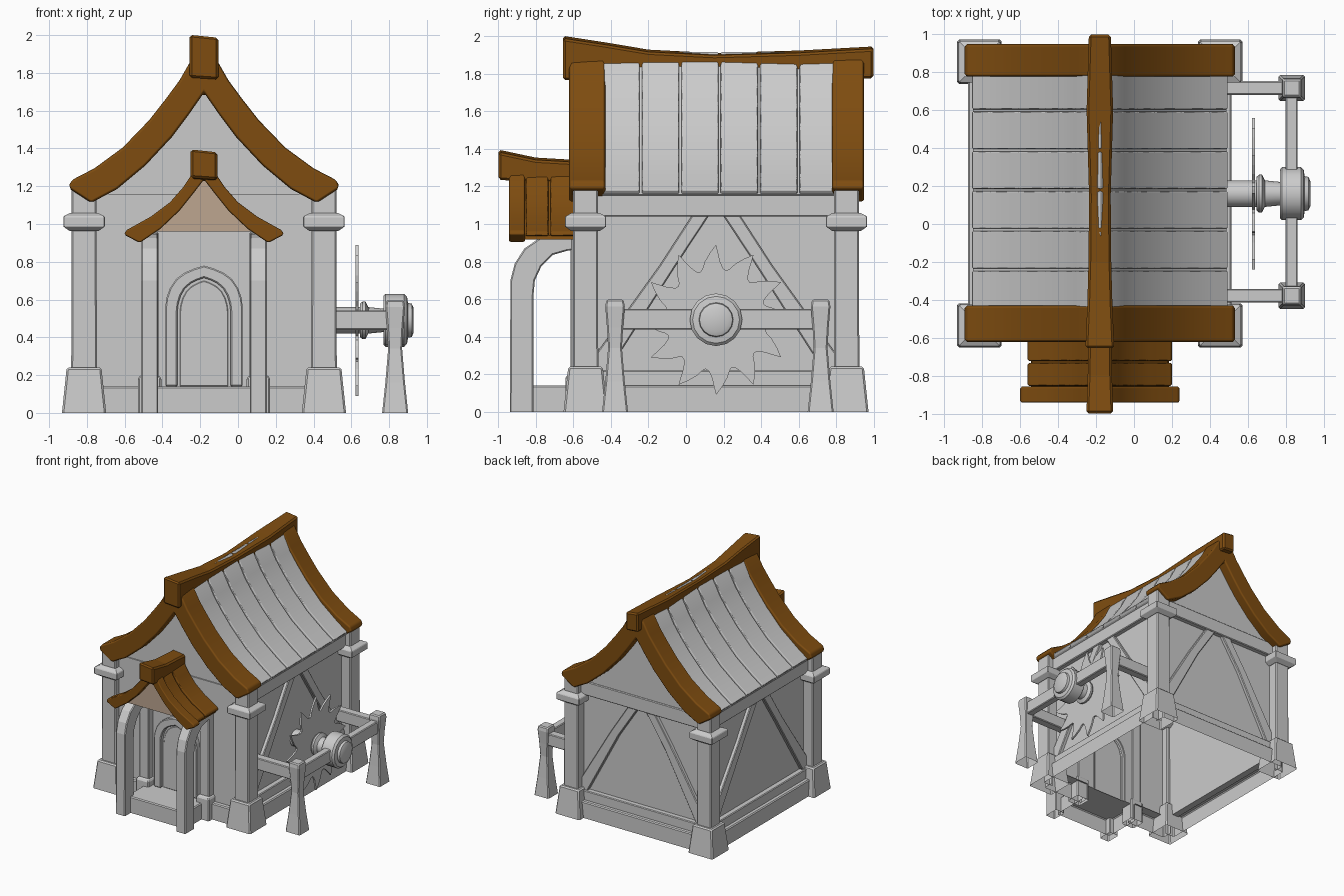
import bpy, bmesh, math
from mathutils import Matrix, Vector

if "Cube" in bpy.data.objects:
    bpy.data.objects.remove(bpy.data.objects["Cube"])


def material(name, rgb):
    m = bpy.data.materials.new(name)
    m.use_nodes = True
    m.diffuse_color = (*rgb, 1)
    m.node_tree.nodes["Principled BSDF"].inputs["Base Color"].default_value = (*rgb, 1)
    return m


GREY = material("plaster grey", (0.6, 0.6, 0.6))
BROWN = material("roof brown", (0.21, 0.073, 0.005))
TAN = material("gable tan", (0.51, 0.38, 0.28))
CX, CY = -0.18, 0.16            # centre of the house
HX, HY = 0.635, 0.695           # corner post offsets
SIDE = math.pi / 2              # profiles drawn as (y, z), pushed along x


def finish(name, bm, mat, bevel=0.0):
    """Make the object; parts standing on the ground are hollow underneath."""
    bmesh.ops.recalc_face_normals(bm, faces=bm.faces)
    ground = [f for f in bm.faces if all(v.co.z < 0.001 for v in f.verts)]
    bmesh.ops.delete(bm, geom=ground, context="FACES_ONLY")
    mesh = bpy.data.meshes.new(name)
    bm.to_mesh(mesh)
    bm.free()
    mesh.materials.append(mat)
    ob = bpy.data.objects.new(name, mesh)
    bpy.context.collection.objects.link(ob)
    if bevel:
        mod = ob.modifiers.new("bevel", "BEVEL")
        mod.width, mod.segments, mod.limit_method = bevel, 1, "ANGLE"
        mod.angle_limit = math.radians(40)
    return ob


def loft(name, rings, mat, bevel=0.0, open_back=False):
    """Skin equal-sized rings of points and cap the ends."""
    bm = bmesh.new()
    rows = [[bm.verts.new(p) for p in r] for r in rings]
    for a, b in zip(rows, rows[1:]):
        for i in range(len(a)):
            j = (i + 1) % len(a)
            bm.faces.new((a[i], a[j], b[j], b[i]))
    if not open_back:
        bm.faces.new(rows[0][::-1])
    bm.faces.new(rows[-1])
    return finish(name, bm, mat, bevel)


def prism(name, pts, w0, w1, mat=GREY, bevel=0.0, angle=0.0, origin=(0, 0), open_back=False):
    """Extrude a (u, z) profile outward from w0 to w1; angle 0 faces the front."""
    m = Matrix.Translation((*origin, 0)) @ Matrix.Rotation(angle, 4, "Z")
    return loft(name, [[m @ Vector((u, -w, z)) for u, z in pts] for w in (w0, w1)], mat, bevel, open_back)


def rect(u0, u1, z0, z1):
    return [(u0, z0), (u1, z0), (u1, z1), (u0, z1)]


def column(name, x, y, levels, bevel=0.008):
    """Square column through (half width, height) levels."""
    corners = [(-1, -1), (1, -1), (1, 1), (-1, 1)]
    return loft(name, [[(x + h * a, y + h * b, z) for a, b in corners] for h, z in levels], GREY, bevel)


def gabled(outer, inner):
    """Mirror half a roof section about the ridge line."""
    return mirrored(outer) + mirrored(inner)[::-1]


def mirrored(half):
    return [(CX - d, z) for d, z in half[:0:-1]] + [(CX + d, z) for d, z in half]


def doorway(half, spring, apex):
    """Pointed arch outline from left foot over the apex to the right foot."""
    rise = [(1, 0), (0.97, 0.22), (0.88, 0.46), (0.72, 0.68), (0.5, 0.83), (0.25, 0.93)]
    right = [(half, 0.14)] + [(half * u, spring + (apex - spring) * v) for u, v in rise]
    return [(CX - u, z) for u, z in right] + [(CX, apex)] + [(CX + u, z) for u, z in right[::-1]]


# Corner posts with flared bases and collars
for sx, lr in ((-1, "right"), (1, "left")):
    for sy, fb in ((-1, "front"), (1, "back")):
        x, y = CX + sx * HX, CY + sy * HY
        column(f"{fb}_{lr}_post", x, y, [(0.068, 0.2), (0.066, 1.2)])
        column(f"{fb}_{lr}_post_base", x, y, [(0.117, 0), (0.092, 0.24)], 0.01)
        column(f"{fb}_{lr}_post_collar", x, y, [(0.075, 0.962), (0.108, 0.985), (0.11, 0.99), (0.11, 1.035),
                                                (0.106, 1.042), (0.075, 1.058)], 0.004)

# Walls: recessed panel, hollow sills, tie beam and slanted braces
for name, ang, half, depth in (("front", 0, HX, HY), ("left", SIDE, HY, HX),
                               ("back", 2 * SIDE, HX, HY), ("right", -SIDE, HY, HX)):
    at = dict(angle=ang, origin=(CX, CY))
    spans = [(-half, -0.25), (0.25, half)] if name == "front" else [(-half, half)]
    for u0, u1 in spans:
        prism(name + "_sill", rect(u0, u1, 0, 0.14), depth - 0.03, depth + 0.06, bevel=0.008, open_back=True, **at)
    if name == "front":
        hole = [(u - CX, z) for u, z in doorway(0.17, 0.55, 0.745)]
        wall = [(-half, 0.14)] + hole + [(half, 0.14), (half, 1.16), (-half, 1.16)]
        prism("front_wall", wall, depth - 0.005, depth + 0.02, **at)
        continue
    prism(name + "_wall", rect(-half, half, 0.13, 1.16), depth - 0.04, depth - 0.02, **at)
    prism(name + "_lower_beam", rect(-half, half, 0.13, 0.22), depth - 0.04, depth + 0.025, bevel=0.006, **at)
    prism(name + "_tie_beam", rect(-half, half, 1.04, 1.16), depth - 0.04, depth + 0.02, bevel=0.006, **at)
    for s in (-1, 1):
        e = half - 0.05
        brace = [(0.035, 1.05), (0.125, 1.05), (0.3, 0.78), (e, 0.3), (e, 0.2), (e - 0.06, 0.2), (0.22, 0.77)]
        prism(name + "_brace", [(s * u, z) for u, z in brace], depth - 0.04, depth + 0.01, bevel=0.006, **at)

# Main roof: barge boards, planks, underlay and gable infill
outer = [(0, 1.93), (0.07, 1.865), (0.13, 1.76), (0.2, 1.665), (0.29, 1.55), (0.43, 1.405), (0.58, 1.295),
         (0.705, 1.23), (0.717, 1.19)]
inner = [(0, 1.695), (0.08, 1.58), (0.17, 1.46), (0.31, 1.31), (0.46, 1.185), (0.597, 1.112)]
tile_out = [(0, 1.92), (0.07, 1.85), (0.13, 1.735), (0.2, 1.635), (0.29, 1.52), (0.43, 1.37), (0.58, 1.25), (0.678, 1.18)]
tile_in = [(0, 1.79), (0.15, 1.59), (0.26, 1.44), (0.41, 1.295), (0.55, 1.185), (0.642, 1.135)]
for name, y0, y1 in (("front", -0.622, -0.43), ("back", 0.777, 0.948)):
    prism(name + "_barge_boards", gabled(outer, inner), -y1, -y0, BROWN, 0.014)
under = [(d * 0.985, z - 0.022) for d, z in tile_out]
prism("roof_underlay", gabled(under, [(d * 0.99, z + 0.005) for d, z in tile_in]), -0.8, 0.45)
for i in range(6):
    y = -0.445 + i * 0.21
    prism("roof_plank", gabled(tile_out, tile_in), -y - 0.198, -y, GREY, 0.007)
gable = mirrored([(d, z + 0.02) for d, z in inner])
for name, y0, y1 in (("front", -0.545, -0.5), ("back", 0.82, 0.865)):
    prism(name + "_gable", gable, -y1, -y0)


def ridge(name, stations):
    """Sagging ridge beam through (y, half width, bottom, top) stations."""
    rings = [[(CX - h, y, b), (CX + h, y, b - 0.01), (CX + h, y, t - 0.015), (CX - h, y, t)]
             for y, h, b, t in stations]
    loft(name, rings, BROWN, 0.012)


ridge("main_ridge_beam", [(-0.655, 0.076, 1.775, 2.003), (-0.42, 0.066, 1.78, 1.967), (-0.2, 0.06, 1.79, 1.93),
                          (0.15, 0.057, 1.78, 1.912), (0.6, 0.07, 1.78, 1.925), (0.998, 0.058, 1.785, 1.947)])
ridge("porch_ridge_beam", [(-0.998, 0.071, 1.245, 1.397), (-0.8, 0.064, 1.23, 1.355), (-0.54, 0.06, 1.23, 1.34)])

# Porch roof with tan gable infill
porch_out = [(0, 1.33), (0.05, 1.285), (0.11, 1.195), (0.18, 1.115), (0.28, 1.04), (0.415, 0.965), (0.423, 0.943)]
porch_in = [(0, 1.235), (0.05, 1.17), (0.13, 1.07), (0.23, 0.975), (0.34, 0.9)]
prism("porch_barge_boards", gabled(porch_out, porch_in), 0.858, 0.942, BROWN, 0.009)
plank_out = [(d * 0.905, z - 0.005) for d, z in porch_out]
plank_in = [(d * 0.92, z + 0.03) for d, z in porch_in]
for y0, y1 in ((-0.853, -0.733), (-0.722, -0.55)):
    prism("porch_plank", gabled(plank_out, plank_in), -y1, -y0, BROWN, 0.007)
prism("porch_underlay", gabled([(d * 0.95, z - 0.02) for d, z in plank_out], [(d * 0.97, z) for d, z in plank_in]),
      0.56, 0.9, BROWN)
fill = [(0, 1.27), (0.05, 1.2), (0.13, 1.1), (0.23, 1.005), (0.28, 0.96)]
prism("porch_gable", mirrored(fill), 0.55, 0.89, TAN)

# Porch: arched supports, wall posts and step
arch = [(-0.938, 0), (-0.935, 0.7), (-0.912, 0.79), (-0.86, 0.87), (-0.78, 0.925), (-0.68, 0.947), (-0.56, 0.955),
        (-0.56, 0.862), (-0.63, 0.858), (-0.71, 0.835), (-0.77, 0.775), (-0.805, 0.7), (-0.812, 0.62), (-0.812, 0)]
for s in (-1, 1):
    x = CX + s * 0.288
    prism("porch_arch_support", arch, x - 0.045, x + 0.045, GREY, 0.007, SIDE)
    column("porch_wall_post", x, -0.57, [(0.046, 0.1), (0.046, 0.96)])
    column("porch_wall_post_base", x, -0.58, [(0.062, 0), (0.062, 0.18), (0.05, 0.2)])
prism("porch_step", rect(CX - 0.28, CX + 0.28, 0, 0.14), 0.535, 0.86, GREY, 0.008, open_back=True)

# Door with pointed frame
prism("door_frame", doorway(0.205, 0.56, 0.78) + doorway(0.14, 0.54, 0.715)[::-1], 0.54, 0.6, GREY, 0.007)
prism("door", doorway(0.145, 0.54, 0.72), 0.552, 0.565)
prism("door_panel", doorway(0.128, 0.53, 0.7), 0.56, 0.572, GREY, 0.004)

# Saw stand: shaped posts, rail and arms back to the house
for y in (-0.378, 0.717):
    column("stand_post", 0.832, y, [(0.069, 0), (0.052, 0.16), (0.037, 0.34), (0.043, 0.45), (0.052, 0.56), (0.046, 0.597)])
    prism("stand_arm", rect(0.4, 0.82, 0.44, 0.542), -y - 0.036, 0.036 - y, GREY, 0.006)
prism("stand_rail", rect(0.8, 0.862, 0.438, 0.547), -0.71, 0.37, GREY, 0.006)

# Saw axle, turned from (x, radius) steps
steps = [(0.42, 0.07), (0.645, 0.07), (0.645, 0.088), (0.66, 0.1), (0.675, 0.1), (0.69, 0.07), (0.77, 0.062), (0.77, 0.13),
         (0.78, 0.14), (0.88, 0.14), (0.895, 0.125), (0.9, 0.092), (0.92, 0.088), (0.93, 0.065)]
rings = []
for x, r in steps:
    turns = [k * math.tau / 16 for k in range(16)]
    rings.append([(x, CY + r * math.cos(t), 0.49 + r * math.sin(t)) for t in turns])
loft("saw_axle", rings, GREY)

# Saw blade with twelve hooked teeth
tooth = [(0, 0.4), (5, 0.36), (11, 0.315), (15, 0.28), (18, 0.268), (22, 0.275), (26, 0.31), (28, 0.35)]
blade = []
for k in range(12):
    for deg, r in tooth:
        t = math.radians(90 + 30 * k + deg)
        blade.append((CY + r * math.cos(t), 0.49 + r * math.sin(t)))
prism("saw_blade", blade, 0.622, 0.637, GREY, 0, SIDE)

# Soft shading on the curved roof parts and the turned axle
bpy.ops.object.select_all(action="DESELECT")
for ob in bpy.context.collection.objects:
    if any(word in ob.name for word in ("barge", "plank", "underlay", "axle")):
        ob.select_set(True)
        bpy.context.view_layer.objects.active = ob
        for mod in ob.modifiers:
            mod.harden_normals = True
bpy.ops.object.shade_smooth_by_angle(angle=math.radians(30))
